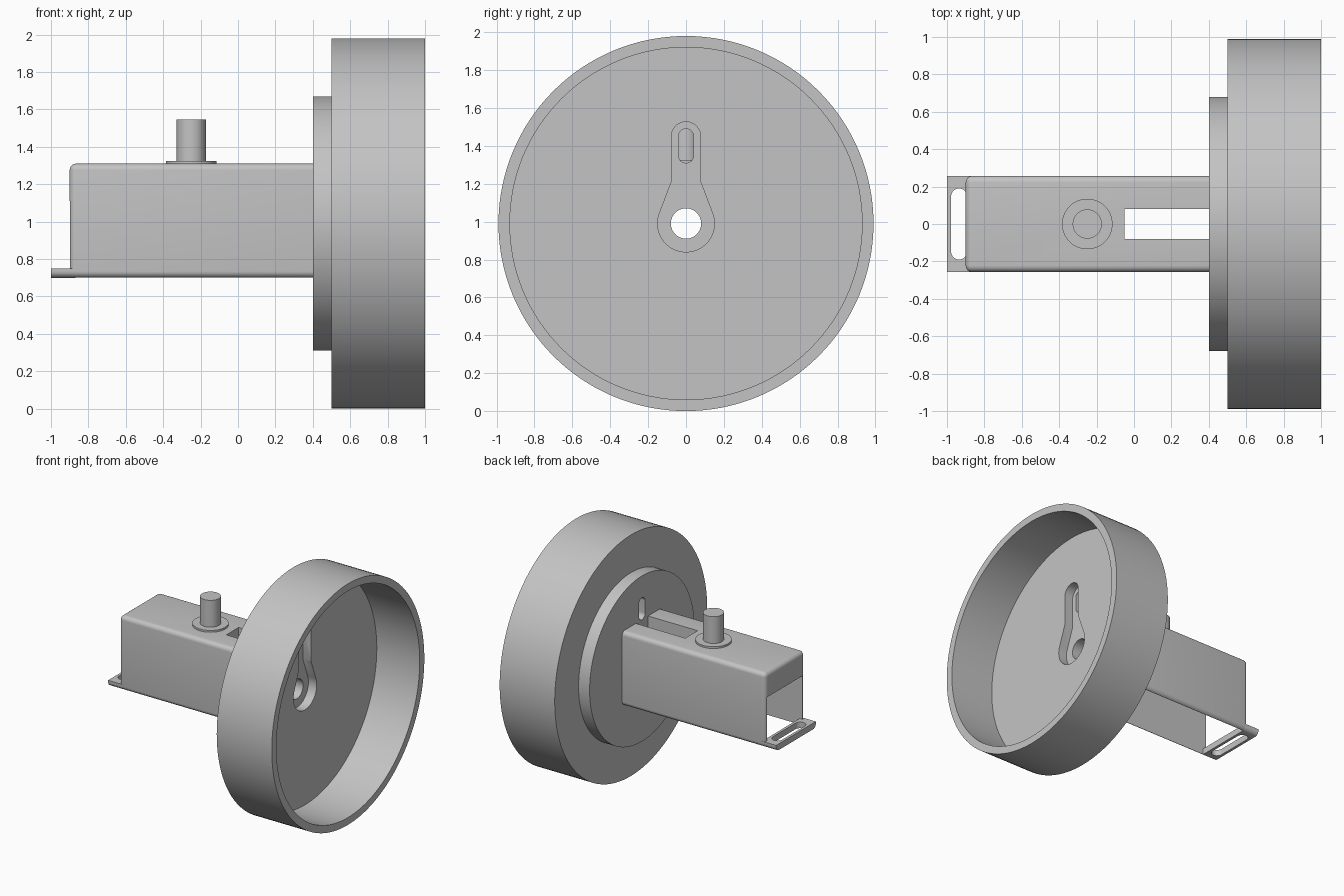
import bpy
import bmesh
import math
from mathutils import Matrix, Vector

if "Cube" in bpy.data.objects:
    bpy.data.objects.remove(bpy.data.objects["Cube"], do_unlink=True)

grey = bpy.data.materials.new("plain_grey")
grey.use_nodes = True
tone = (0.55, 0.55, 0.55, 1)
grey.diffuse_color = tone
grey.node_tree.nodes["Principled BSDF"].inputs["Base Color"].default_value = tone

AXIS_Z = 0.99      # height of the round cup's axis
SIDE = 0.257       # half width of the housing
FLOOR = 0.61       # inner floor of the cup


def finish(bm, name):
    bmesh.ops.recalc_face_normals(bm, faces=bm.faces)
    mesh = bpy.data.meshes.new(name)
    bm.to_mesh(mesh)
    bm.free()
    mesh.materials.append(grey)
    ob = bpy.data.objects.new(name, mesh)
    bpy.context.collection.objects.link(ob)
    return ob


def box(name, low, high, bevel=0):
    bm = bmesh.new()
    bmesh.ops.create_cube(bm, size=1)
    low, high = Vector(low), Vector(high)
    bmesh.ops.scale(bm, vec=high - low, verts=bm.verts)
    bmesh.ops.translate(bm, vec=(low + high) / 2, verts=bm.verts)
    if bevel:
        bmesh.ops.bevel(bm, geom=bm.edges[:], offset=bevel, segments=6,
                        profile=0.5, affect='EDGES')
    return finish(bm, name)


def prism(name, outline, start, end, axis="X"):
    """Extrude a 2D outline: (y, z) along x, or (x, y) along z."""
    bm = bmesh.new()
    place = (lambda p: (start, *p)) if axis == "X" else (lambda p: (*p, start))
    face = bm.faces.new([bm.verts.new(place(p)) for p in outline])
    grown = bmesh.ops.extrude_face_region(bm, geom=[face])["geom"]
    step = (end - start, 0, 0) if axis == "X" else (0, 0, end - start)
    bmesh.ops.translate(bm, vec=step,
                        verts=[g for g in grown if isinstance(g, bmesh.types.BMVert)])
    return finish(bm, name)


def arc(u, v, radius, first, last, steps=24):
    angles = [math.radians(first + (last - first) * i / steps) for i in range(steps + 1)]
    return [(u + radius * math.cos(a), v + radius * math.sin(a)) for a in angles]


def circle(u, v, radius, steps=64):
    return arc(u, v, radius, 0, 360, steps)[:-1]


def cut(target, *cutters):
    for cutter in cutters:
        mod = target.modifiers.new("cut", 'BOOLEAN')
        mod.operation = 'DIFFERENCE'
        mod.solver = 'EXACT'
        mod.object = cutter
        bpy.context.view_layer.objects.active = target
        bpy.ops.object.modifier_apply(modifier=mod.name)


# Round cup, turned around the x axis
bm = bmesh.new()
profile = [(0.5, 0), (0.5, 0.99), (1, 0.99), (1, 0.93), (FLOOR, 0.93), (FLOOR, 0)]
verts = [bm.verts.new((x, 0, r)) for x, r in profile]
edges = [bm.edges.new(pair) for pair in zip(verts, verts[1:])]
bmesh.ops.spin(bm, geom=verts + edges, cent=(0, 0, 0), axis=(1, 0, 0),
               angle=math.tau, steps=128, use_duplicate=False)
bmesh.ops.remove_doubles(bm, verts=bm.verts, dist=0.0001)
bmesh.ops.transform(bm, matrix=Matrix.Translation((0, 0, AXIS_Z)), verts=bm.verts)
cup = finish(bm, "round_cup")

# Raised disc behind the cup
disc = prism("back_disc", circle(0, AXIS_Z, 0.68, 128), 0.4, 0.5)

# Keyhole recess, through bore and hanging slot
keyhole = (arc(0, 1.45, 0.077, 0, 180) + [(-0.077, 1.21)]
           + arc(0, AXIS_Z, 0.15, 157, 383, 48) + [(0.077, 1.21)])
recess = prism("recess_cutter", keyhole, 0.535, 0.8)
bore = prism("bore_cutter", circle(0, AXIS_Z, 0.08), 0.3, 0.8)
hanger = prism("hanger_cutter",
               arc(0, 1.45, 0.04, 0, 180) + arc(0, 1.35, 0.04, 180, 360), 0.3, 0.8)
cut(cup, recess, bore, hanger)
cut(disc, bore, hanger)

# Hollow housing, open below and at the end, with a slot in its roof
housing = box("housing", (-0.9, -SIDE, 0.7), (0.45, SIDE, 1.31), 0.035)
channel = box("channel_cutter", (-1.2, -0.232, 0.5), (0.41, 0.232, 1.11))
roof_slot = box("roof_slot_cutter", (-0.05, -0.08, 1), (0.4, 0.08, 1.5))
cut(housing, channel, roof_slot, bore)

# End lip with rounded lower edges and a strap slot
lip_outline = ([(SIDE, 0.75), (-SIDE, 0.75)]
               + arc(-SIDE + 0.035, 0.735, 0.035, 180, 270, 6)
               + arc(SIDE - 0.035, 0.735, 0.035, 270, 360, 6))
lip = prism("end_lip", lip_outline, -1, -0.87)
strap = prism("strap_cutter", arc(-0.935, 0.147, 0.043, 0, 180)
              + arc(-0.935, -0.147, 0.043, 180, 360), 0.6, 0.9, "Z")
cut(lip, strap)

# Pin and its flange on the roof
flange = prism("pin_flange", circle(-0.25, 0, 0.135), 1.3, 1.325, "Z")
pin = prism("pin", circle(-0.25, 0, 0.078), 1.3, 1.545, "Z")

for cutter in (recess, bore, hanger, channel, roof_slot, strap):
    bpy.data.objects.remove(cutter, do_unlink=True)

# Smooth curved walls, sharp rims
bpy.ops.object.select_all(action='DESELECT')
for ob in (cup, disc, housing, lip, flange, pin):
    ob.select_set(True)
    bpy.context.view_layer.objects.active = ob
bpy.ops.object.shade_smooth_by_angle(angle=math.radians(30))
